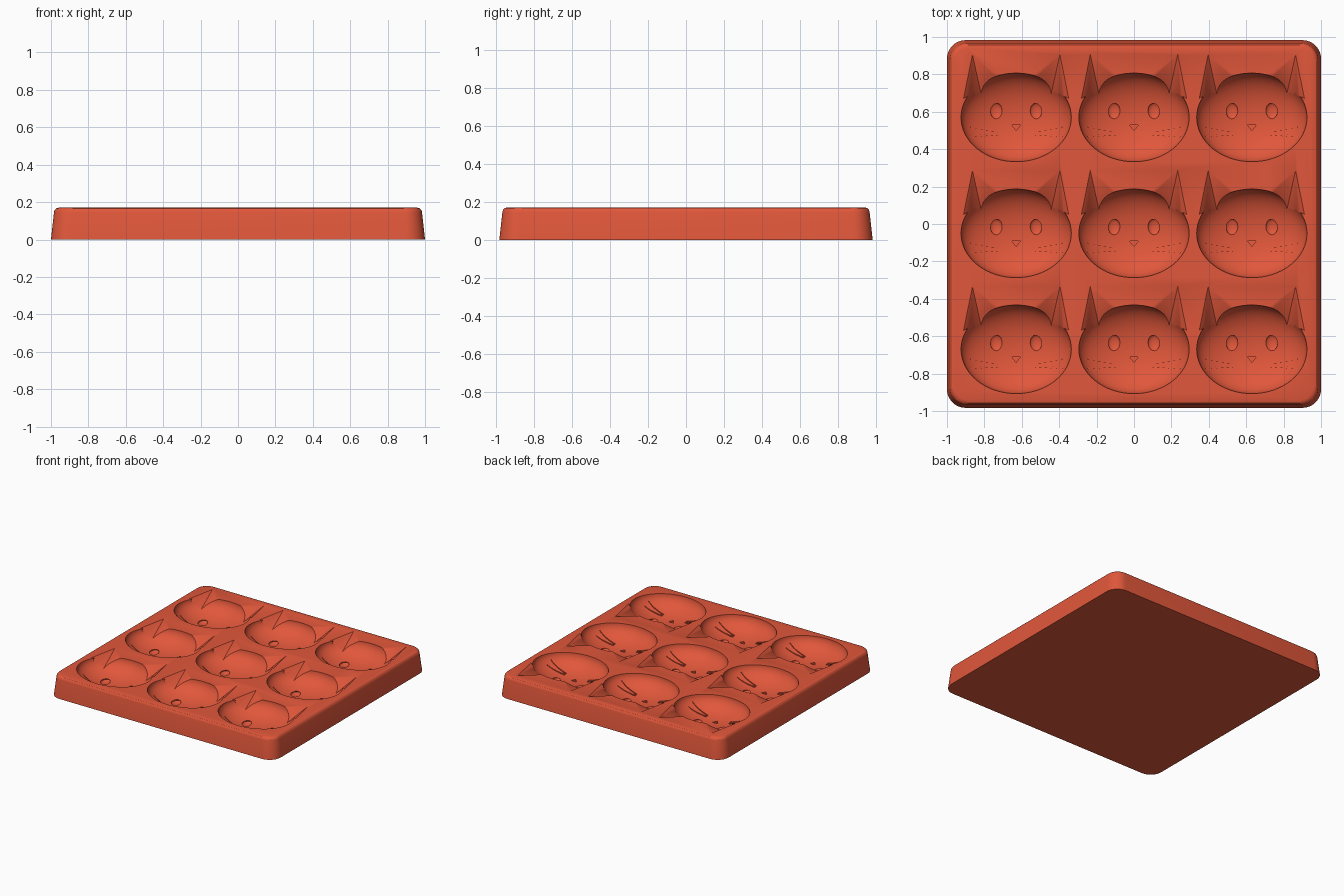
import bpy, bmesh, math
from mathutils import Vector, Matrix

cube = bpy.data.objects.get("Cube")
if cube:
    bpy.data.objects.remove(cube)

TOP = 0.17                       # height of the tray
HEAD = Vector((0.295, 0.237, 0.13))   # half sizes of one bowl
PITCH = Vector((0.63, 0.62, 0))

silicone = bpy.data.materials.new("coral_silicone")
silicone.use_nodes = True
color = (0.75, 0.095, 0.043, 1)
silicone.diffuse_color = color
silicone.node_tree.nodes["Principled BSDF"].inputs["Base Color"].default_value = color


def make_object(name, bm):
    bmesh.ops.recalc_face_normals(bm, faces=bm.faces)
    mesh = bpy.data.meshes.new(name)
    bm.to_mesh(mesh)
    bm.free()
    mesh.materials.append(silicone)
    obj = bpy.data.objects.new(name, mesh)
    bpy.context.collection.objects.link(obj)
    return obj


def boolean(target, tool, operation):
    mod = target.modifiers.new("boolean", 'BOOLEAN')
    mod.operation = operation
    mod.solver = 'EXACT'
    mod.object = tool
    bpy.context.view_layer.objects.active = target
    bpy.ops.object.modifier_apply(modifier=mod.name)
    bpy.data.objects.remove(tool)


def bowl_z(x, y):
    return TOP - HEAD.z * math.sqrt(max(0, 1 - (x / HEAD.x) ** 2 - (y / HEAD.y) ** 2))


def ellipsoid(name, center, size, segments, rings):
    bm = bmesh.new()
    bmesh.ops.create_uvsphere(bm, u_segments=segments, v_segments=rings, radius=1,
                              matrix=Matrix.LocRotScale(center, None, size))
    return make_object(name, bm)


def relief(name, outline, depth):
    """Prism whose floor lies a little below the bowl surface."""
    bm = bmesh.new()
    floor = [bm.verts.new((x, y, bowl_z(x, y) - depth)) for x, y in outline]
    lid = [bm.verts.new((x, y, bowl_z(x, y) + 0.015)) for x, y in outline]
    bm.faces.new(floor)
    bm.faces.new(lid)
    for i in range(len(outline)):
        j = (i + 1) % len(outline)
        bm.faces.new((floor[i], floor[j], lid[j], lid[i]))
    bmesh.ops.triangulate(bm, faces=bm.faces)
    return make_object(name, bm)


def ear(side):
    bm = bmesh.new()
    z = TOP + 0.002
    tip, outer, inner, deep, above = [bm.verts.new((side * x, y, h)) for x, y, h in (
        (0.235, 0.342, z), (0.284, 0.10, z), (0.085, 0.215, z),
        (0.185, 0.115, TOP - 0.075), (0.19, 0.2, TOP + 0.05))]
    for a, b in ((tip, outer), (outer, inner), (inner, tip)):
        bm.faces.new((a, b, deep))
        bm.faces.new((a, b, above))
    return make_object("ear", bm)


def whisker(side, y_inner, y_outer):
    steps = [i / 5 for i in range(6)]
    line = [(side * (0.1 + 0.145 * t), y_inner + (y_outer - y_inner) * t,
             0.0055 - 0.003 * t) for t in steps]
    outline = [(x, y + w) for x, y, w in line] + [(x, y - w) for x, y, w in reversed(line)]
    return relief("whisker", outline, 0.007)


# Cat face cavity: bowl, ears, eyes, whiskers and nose
cavity = ellipsoid("cavity", Vector((0, 0, TOP + 0.001)), HEAD, 64, 32)
for side in (-1, 1):
    boolean(cavity, ear(side), 'UNION')
    ex, ey = side * 0.107, 0.035
    eye = ellipsoid("eye", Vector((ex, ey, bowl_z(ex, ey))),
                    Vector((0.033, 0.043, 0.016)), 24, 12)
    boolean(cavity, eye, 'UNION')
    boolean(cavity, whisker(side, -0.073, -0.052), 'UNION')
    boolean(cavity, whisker(side, -0.088, -0.102), 'UNION')
nose = relief("nose", [(-0.024, -0.04), (0.024, -0.04), (0, -0.07)], 0.012)
boolean(cavity, nose, 'UNION')

# Repeat the cavity in a three by three grid
bm = bmesh.new()
for col in (-1, 0, 1):
    for row in (-1, 0, 1):
        start = len(bm.verts)
        bm.from_mesh(cavity.data)
        bm.verts.ensure_lookup_table()
        bmesh.ops.translate(bm, verts=bm.verts[start:],
                            vec=(col * PITCH.x, row * PITCH.y - 0.05, 0))
bpy.data.objects.remove(cavity)
cavities = make_object("cavities", bm)

# Tray block: rounded, tapered and softly edged
bm = bmesh.new()
previous = None
for inset, z in ((0, 0), (0.016, 0.145), (0.019, 0.157), (0.027, 0.166), (0.04, TOP)):
    radius = 0.1 - inset * 0.5
    ring = []
    for quarter, (sx, sy) in enumerate(((1, 1), (-1, 1), (-1, -1), (1, -1))):
        for step in range(11):
            a = math.pi / 2 * (quarter + step / 10)
            ring.append(bm.verts.new((sx * (1 - inset - radius) + radius * math.cos(a),
                                      sy * (0.983 - inset - radius) + radius * math.sin(a), z)))
    if previous:
        for i in range(len(ring)):
            j = (i + 1) % len(ring)
            bm.faces.new((previous[i], previous[j], ring[j], ring[i]))
    else:
        bm.faces.new(ring)
    previous = ring
bm.faces.new(previous)
tray = make_object("mould_tray", bm)
boolean(tray, cavities, 'DIFFERENCE')

bpy.ops.object.select_all(action='DESELECT')
tray.select_set(True)
bpy.context.view_layer.objects.active = tray
bpy.ops.object.shade_smooth_by_angle(angle=math.radians(30))
